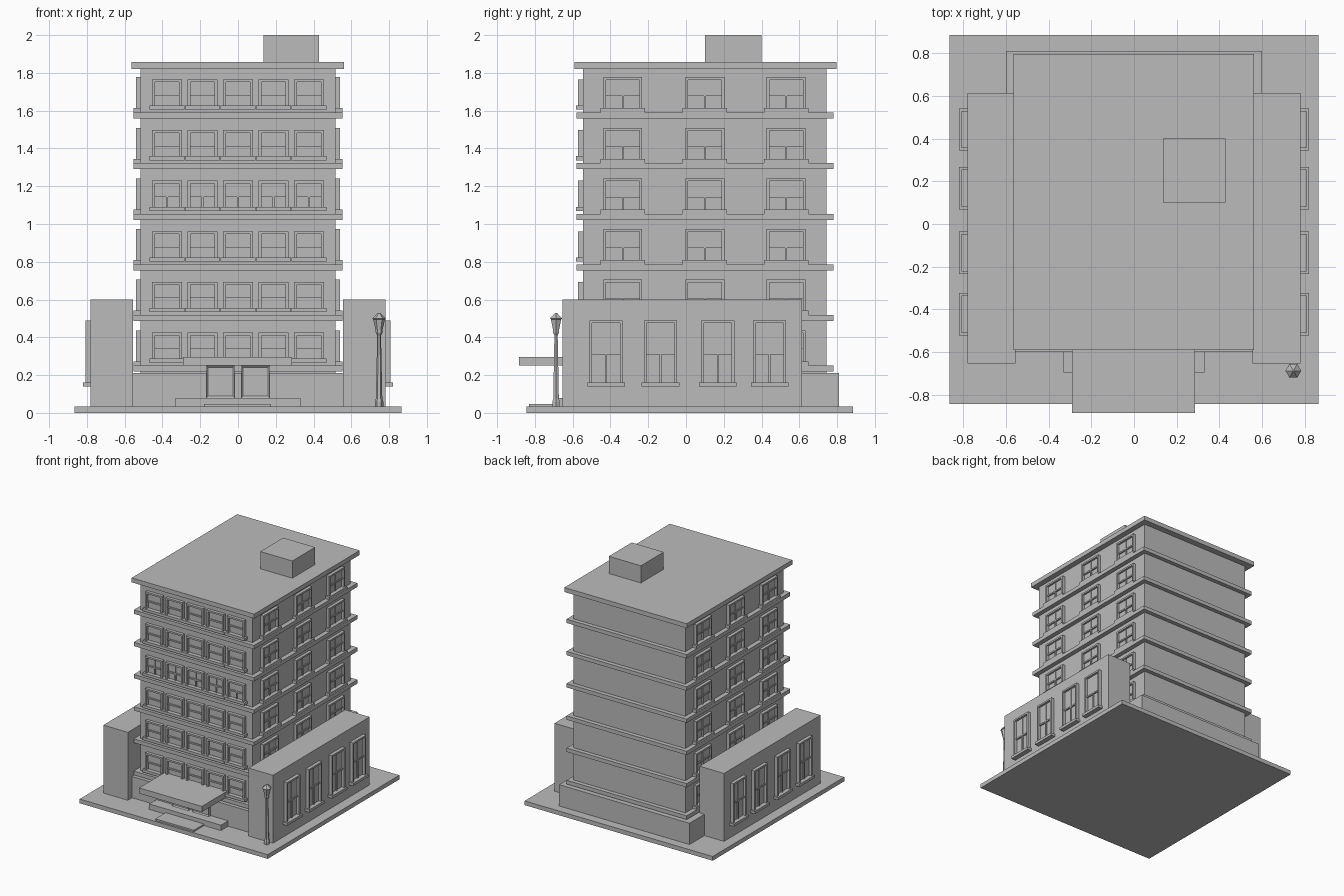
import bpy
import bmesh
import math
from mathutils import Vector, Matrix

cube = bpy.data.objects.get("Cube")
if cube:
    bpy.data.objects.remove(cube, do_unlink=True)

stone = bpy.data.materials.new("plain grey stone")
stone.use_nodes = True
grey = (0.5, 0.5, 0.5, 1)
stone.diffuse_color = grey
stone.node_tree.nodes["Principled BSDF"].inputs["Base Color"].default_value = grey


def add_box(bm, x0, x1, y0, y1, z0, z1):
    size = Matrix.Diagonal((x1 - x0, y1 - y0, z1 - z0, 1))
    centre = Matrix.Translation(((x0 + x1) / 2, (y0 + y1) / 2, (z0 + z1) / 2))
    bmesh.ops.create_cube(bm, size=1, matrix=centre @ size)


def finish(name, bm):
    mesh = bpy.data.meshes.new(name)
    bm.to_mesh(mesh)
    bm.free()
    mesh.materials.append(stone)
    obj = bpy.data.objects.new(name, mesh)
    bpy.context.collection.objects.link(obj)
    return obj


def box(name, *bounds):
    bm = bmesh.new()
    add_box(bm, *bounds)
    return finish(name, bm)


def window_mesh(name, width, height, mullion, sill_over, sill_h, depth):
    """Sash window facing -y; the wall is at y = 0 and the sill bottom at z = 0."""
    bm = bmesh.new()
    w, t, mid = width / 2, 0.014, height * 0.5
    for s in (-1, 1):
        a, b = sorted((s * w, s * (w - t)))
        add_box(bm, a, b, -depth, 0, 0, height)
    add_box(bm, -w + t, w - t, -depth, 0, height - t, height)
    # meeting rail, upper sash and recessed panes
    add_box(bm, -w + t, w - t, -0.016, 0, mid - 0.006, mid + 0.006)
    add_box(bm, -w + t, w - t, -0.009, 0, mid, height - t)
    add_box(bm, -w + t, w - t, -0.004, 0, 0, mid)
    if mullion:
        add_box(bm, -0.005, 0.005, -0.014, 0, sill_h, height - t)
    add_box(bm, -w - sill_over, w + sill_over, -depth - 0.012, 0, 0, sill_h)
    obj = finish(name, bm)
    mesh = obj.data
    bpy.data.objects.remove(obj)
    return mesh


def place(name, mesh, location, turn=0):
    obj = bpy.data.objects.new(name, mesh)
    obj.location = location
    obj.rotation_euler.z = turn
    bpy.context.collection.objects.link(obj)


# Ground slab, plinth, tower and roof
box("ground_slab", -0.865, 0.865, -0.845, 0.885, 0, 0.035)
box("plinth", -0.6, 0.6, -0.6, 0.81, 0.035, 0.212)
box("tower", -0.515, 0.515, -0.545, 0.745, 0.2, 1.83)
box("roof_slab", -0.565, 0.562, -0.59, 0.797, 1.82, 1.857)
box("roof_hut", 0.135, 0.43, 0.1, 0.4, 1.85, 2)

# Floors: ledges and windows
front_plain = window_mesh("front_window", 0.157, 0.16, False, 0.015, 0.022, 0.026)
front_cross = window_mesh("front_cross_window", 0.157, 0.16, True, 0.015, 0.022, 0.026)
side_window = window_mesh("side_window", 0.205, 0.187, True, 0.015, 0.023, 0.025)
wing_window = window_mesh("wing_window", 0.175, 0.35, True, 0.012, 0.022, 0.028)
for floor in range(6):
    top = 0.25 + 0.268 * floor
    box("floor_ledge", -0.553, 0.553, -0.58, 0.78, top - 0.032, top)
    for col in range(-2, 3):
        place("front_window", front_cross if floor == 3 else front_plain,
              (col * 0.188, -0.545, top + 0.015))
    for side in (-1, 1):
        for y in (-0.335, 0.1, 0.53):
            place("side_window", side_window, (side * 0.515, y, top), side * math.pi / 2)

# Side wings with tall windows
for side in (-1, 1):
    x0, x1 = sorted((side * 0.555, side * 0.78))
    box("side_wing", x0, x1, -0.655, 0.615, 0.035, 0.6)
    for y in (-0.423, -0.135, 0.168, 0.443):
        place("wing_window", wing_window, (side * 0.78, y, 0.14), side * math.pi / 2)

# Entrance: canopy, steps and double doors
box("canopy", -0.29, 0.287, -0.885, -0.54, 0.25, 0.297)
box("upper_step", -0.33, 0.33, -0.695, -0.59, 0.035, 0.08)
box("lower_step", -0.18, 0.175, -0.83, -0.69, 0.035, 0.048)
for side in (-1, 1):
    x0, x1 = sorted((side * 0.018, side * 0.168))
    door = box("entrance_door", x0, x1, -0.625, -0.54, 0.08, 0.25)
    bm = bmesh.new()
    bm.from_mesh(door.data)
    front = [f for f in bm.faces if f.normal.y < -0.9]
    bmesh.ops.inset_region(bm, faces=front, thickness=0.012, depth=-0.008)
    bm.to_mesh(door.data)
    bm.free()

# Street lamp: six-sided profile of (radius, height)
profile = [(0.022, 0.035), (0.022, 0.06), (0.017, 0.075), (0.01, 0.41), (0.018, 0.425),
           (0.018, 0.437), (0.031, 0.495), (0.037, 0.5), (0.005, 0.53)]
bm = bmesh.new()
rings = []
for r, z in profile:
    rings.append([bm.verts.new(Vector((0.747 + r * math.cos(i * math.pi / 3),
                                       -0.688 + r * math.sin(i * math.pi / 3), z)))
                  for i in range(6)])
for low, high in zip(rings, rings[1:]):
    for i in range(6):
        j = (i + 1) % 6
        bm.faces.new((low[i], low[j], high[j], high[i]))
bm.faces.new(rings[0][::-1])
bm.faces.new(rings[-1])
finish("street_lamp", bm)
